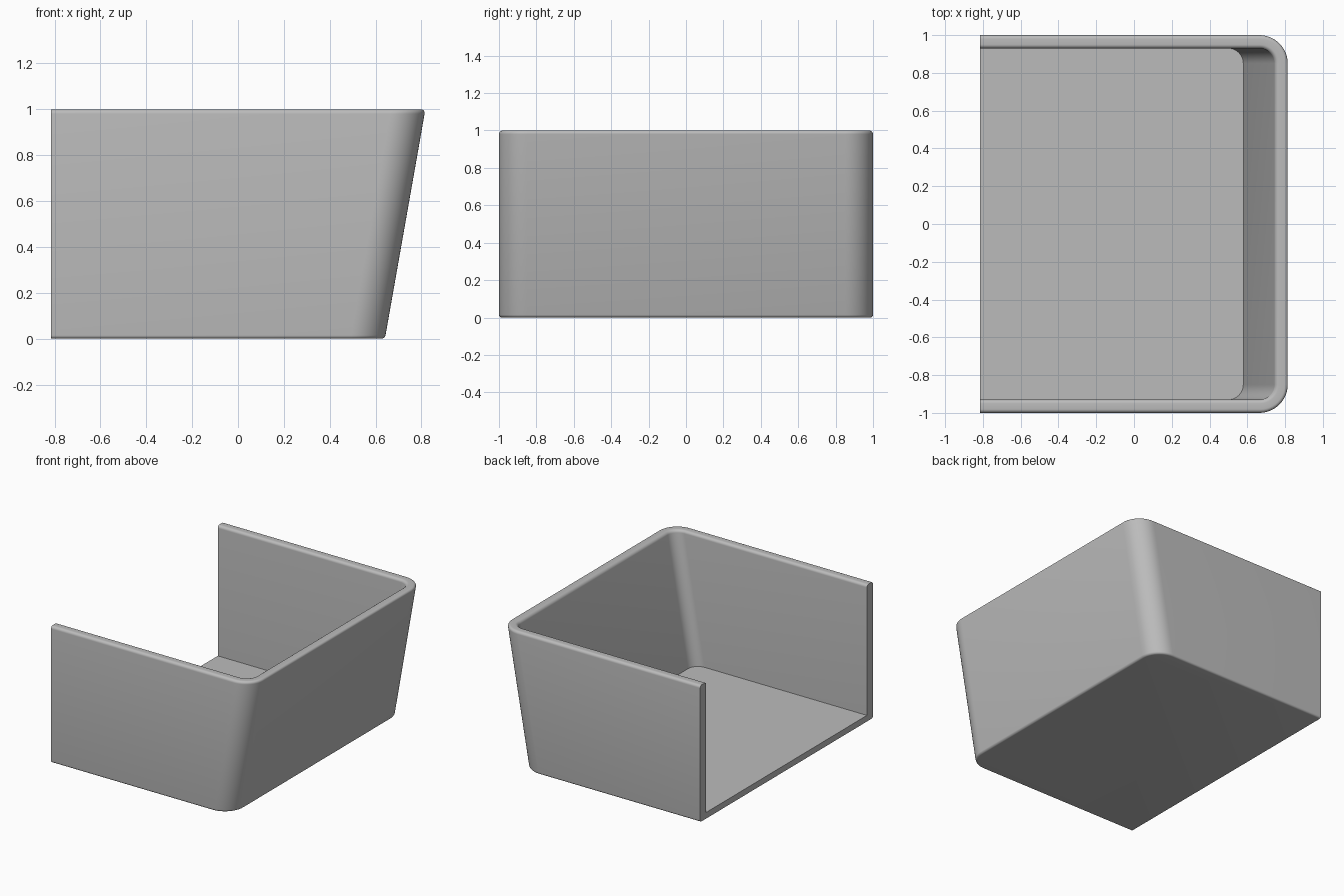
import bpy
import bmesh
from math import sin, cos, pi, tan, radians

cube = bpy.data.objects.get("Cube")
if cube:
    bpy.data.objects.remove(cube)

OPEN_X, TOP_X, HALF_Y, HEIGHT = -0.815, 0.817, 1.0, 1.0
WALL, FLOOR, CORNER, RIM, FOOT = 0.07, 0.045, 0.15, 0.02, 0.015
SLOPE = tan(radians(10))
STEPS = 12

grey = bpy.data.materials.new("light grey")
grey.use_nodes = True
colour = (0.5, 0.5, 0.5, 1)
grey.diffuse_color = colour
grey.node_tree.nodes["Principled BSDF"].inputs["Base Color"].default_value = colour


def arc(cx, cz, r, start, end, steps=6):
    """Points of (inset, height) along a quarter circle."""
    angles = [start + (end - start) * i / steps for i in range(steps + 1)]
    return [(cx + r * cos(a), cz + r * sin(a)) for a in angles]


def u_path(inset, z):
    """U-shaped plan outline, open towards -x, leaning outwards with height."""
    end_x = TOP_X - (HEIGHT - z) * SLOPE - inset
    r = CORNER - inset
    cx, cy = end_x - r, HALF_Y - inset - r
    turn = [pi / 2 * i / STEPS for i in range(STEPS + 1)]
    path = [(OPEN_X, -HALF_Y + inset)]
    path += [(cx + r * sin(a), -cy - r * cos(a)) for a in turn]
    path += [(cx + r * cos(a), cy + r * sin(a)) for a in turn]
    path += [(OPEN_X, HALF_Y - inset)]
    return [(x, y, z) for x, y in path]


# Wall section: rounded foot, outer face, rounded rim, inner face
section = arc(FOOT, FOOT, FOOT, 1.5 * pi, pi)
section += arc(RIM, HEIGHT - RIM, RIM, pi, pi / 2)
section += arc(WALL - RIM, HEIGHT - RIM, RIM, pi / 2, 0)
section += [(WALL, FLOOR)]

# Open tray: walls lofted around the plan, closed with base, floor and cut end
bm = bmesh.new()
rings = [[bm.verts.new(p) for p in u_path(i, z)] for i, z in section]
for a, b in zip(rings, rings[1:]):
    for k in range(len(a) - 1):
        bm.faces.new((a[k], a[k + 1], b[k + 1], b[k]))
bm.faces.new(rings[0][::-1])
bm.faces.new(rings[-1])
bm.faces.new([r[0] for r in rings] + [r[-1] for r in reversed(rings)])
bmesh.ops.recalc_face_normals(bm, faces=bm.faces)
# Triangulate the concave cut end cleanly
bmesh.ops.triangulate(bm, faces=[f for f in bm.faces if len(f.verts) > 4])

mesh = bpy.data.meshes.new("open_tray")
bm.to_mesh(mesh)
bm.free()
mesh.materials.append(grey)
tray = bpy.data.objects.new("open_tray", mesh)
bpy.context.collection.objects.link(tray)
bpy.context.view_layer.objects.active = tray
tray.select_set(True)
bpy.ops.object.shade_smooth_by_angle(angle=radians(35))
